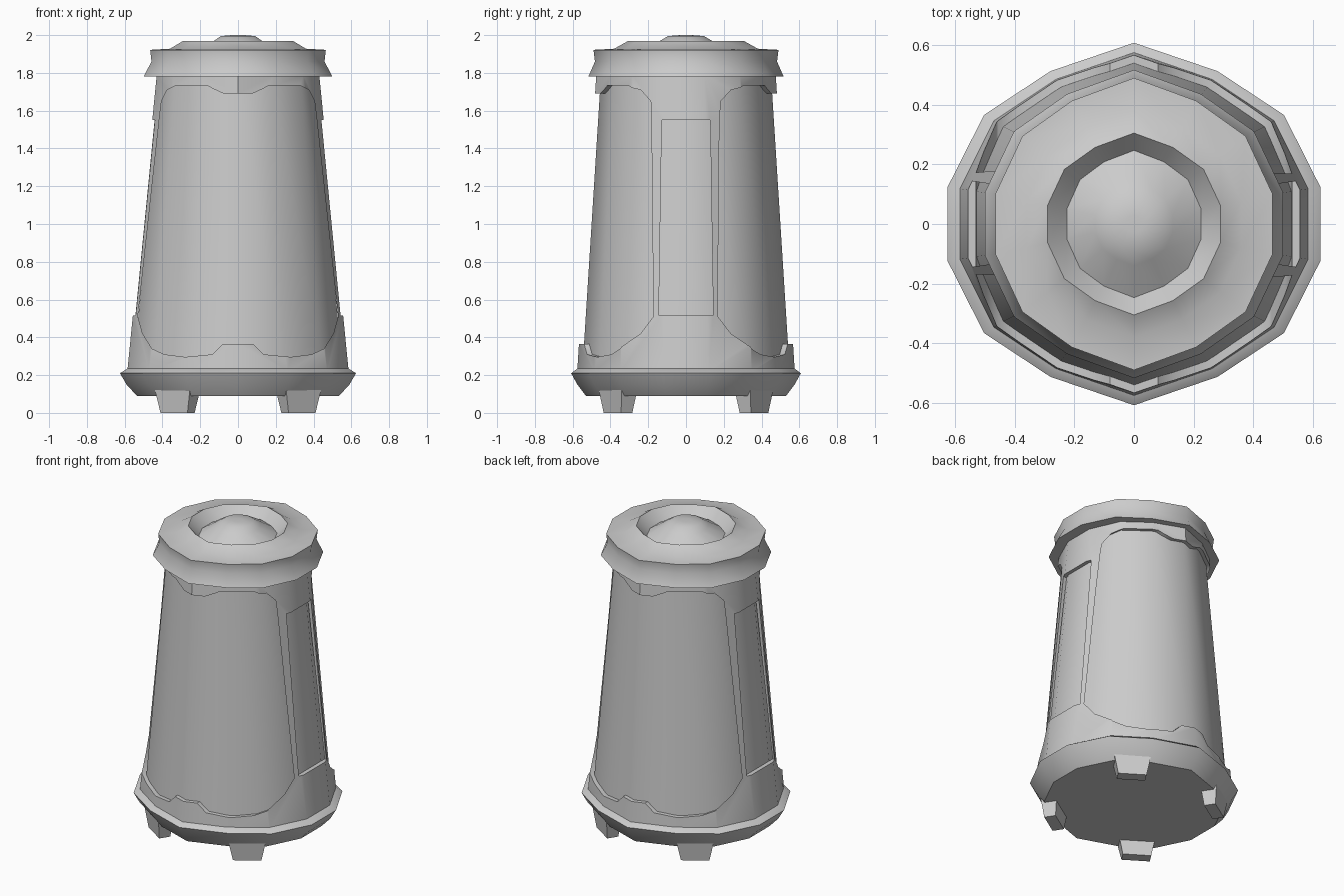
import bpy, bmesh, math

if "Cube" in bpy.data.objects:
    bpy.data.objects.remove(bpy.data.objects["Cube"])

# Shared 14-sided plan outline (first quadrant, mirrored all round)
QUAD = [(0, .608), (.28, .513), (.503, .366), (.625, .125)]
RIGHT = QUAD + [(x, -y) for x, y in reversed(QUAD)]
OUTLINE = RIGHT + [(-x, y) for x, y in reversed(RIGHT[1:-1])]
HALF_X, HALF_Y = .625, .608


def finish(name, bm, angle=45):
    bmesh.ops.recalc_face_normals(bm, faces=bm.faces[:])
    me = bpy.data.meshes.new(name)
    bm.to_mesh(me)
    bm.free()
    ob = bpy.data.objects.new(name, me)
    bpy.context.collection.objects.link(ob)
    if angle:
        smooth(ob, angle)
    return ob


def smooth(ob, angle):
    bpy.ops.object.select_all(action='DESELECT')
    ob.select_set(True)
    bpy.context.view_layer.objects.active = ob
    bpy.ops.object.shade_smooth_by_angle(angle=math.radians(angle))


def loft(name, levels, angle=45):
    """Stack the outline at (half width x, half depth y, z) levels, capped."""
    bm = bmesh.new()
    rings = [[bm.verts.new((x * hx / HALF_X, y * hy / HALF_Y, z)) for x, y in OUTLINE]
             for hx, hy, z in levels]
    n = len(OUTLINE)
    for a, b in zip(rings, rings[1:]):
        for i in range(n):
            j = (i + 1) % n
            bm.faces.new((a[i], a[j], b[j], b[i]))
    bm.faces.new(rings[0])
    bm.faces.new(rings[-1])
    return finish(name, bm, angle)


def through_cut(ob, half_shape, axis):
    """Cut a symmetric shape, given as (offset, z) points, right through ob."""
    pts = half_shape + [(-u, z) for u, z in reversed(half_shape) if u > 0]
    bm = bmesh.new()
    ends = []
    for d in (-1, 1):
        ends.append([bm.verts.new((u, d, z) if axis == 'Y' else (d, u, z)) for u, z in pts])
        bm.faces.new(ends[-1])
    for i in range(len(pts)):
        j = (i + 1) % len(pts)
        bm.faces.new((ends[0][i], ends[0][j], ends[1][j], ends[1][i]))
    cutter = finish("cutter", bm, None)
    cutter.hide_render = True
    mod = ob.modifiers.new("opening", 'BOOLEAN')
    mod.operation, mod.object, mod.solver = 'DIFFERENCE', cutter, 'EXACT'
    bpy.context.view_layer.objects.active = ob
    bpy.ops.object.modifier_apply(modifier=mod.name)
    bpy.data.objects.remove(cutter)


# Recessed inner body, seen through the frame openings
loft("inner_body", [(.555, .549, .22), (.408, .450, 1.79)])

# Outer frame with big front/back openings and side slots
frame = loft("outer_frame", [(.586, .576, .22), (.430, .475, 1.79)], None)
through_cut(frame, [(0, .365), (.08, .365), (.135, .31), (.28, .296), (.39, .31), (.455, .34),
                    (.505, .42), (.53, .51), (.415, 1.57), (.405, 1.65), (.375, 1.71),
                    (.33, 1.732), (.16, 1.732), (.13, 1.715), (.075, 1.69), (0, 1.69)], 'Y')
through_cut(frame, [(.144, .515), (.128, 1.55)], 'X')
smooth(frame, 40)

# Flared base rim
loft("base_rim", [(.535, .53, .09), (.59, .575, .15), (.625, .608, .21), (.58, .57, .238)])

# Lid with overhanging skirt, dished top and central dome
loft("lid", [(.43, .45, 1.78), (.50, .517, 1.78), (.458, .482, 1.86), (.465, .49, 1.922),
             (.36, .38, 1.928), (.29, .305, 1.97), (.225, .247, 1.905), (.13, .14, 1.968),
             (.09, .095, 1.995), (.03, .03, 2.0)])

# Four tapered feet following the rim facets
for sx in (-1, 1):
    for sy in (-1, 1):
        bm = bmesh.new()
        bmesh.ops.create_cube(bm, size=1)
        for v in bm.verts:
            top = v.co.z > 0
            t = v.co.x * (.22 if top else .17)
            r = v.co.y * (.10 if top else .07)
            c, s = math.cos(math.radians(-33)), math.sin(math.radians(-33))
            v.co = ((.32 + t * c - r * s) * sx, (.36 + t * s + r * c) * sy, .12 if top else 0)
        finish(f"foot_{'left' if sx < 0 else 'right'}_{'front' if sy < 0 else 'back'}", bm, 30)
